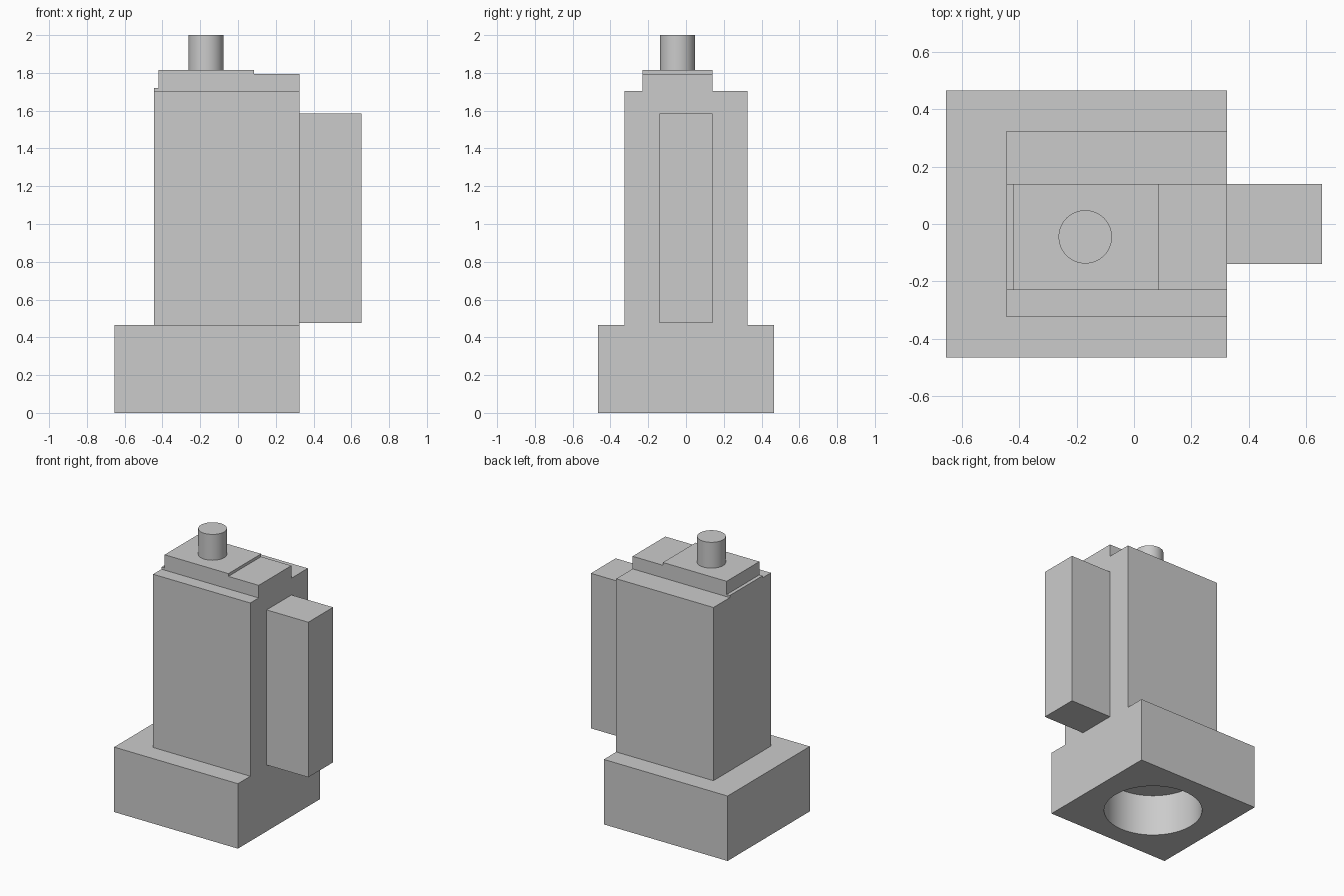
import bpy
import bmesh
import math

default = bpy.data.objects.get("Cube")
if default:
    bpy.data.objects.remove(default, do_unlink=True)

grey = bpy.data.materials.new("light grey")
grey.use_nodes = True
colour = (0.6, 0.6, 0.6, 1)
grey.diffuse_color = colour
grey.node_tree.nodes["Principled BSDF"].inputs["Base Color"].default_value = colour


def prism(name, profile, y0, y1):
    """Extrude an (x, z) profile along y."""
    bm = bmesh.new()
    face = bm.faces.new([bm.verts.new((x, y0, z)) for x, z in profile])
    extruded = bmesh.ops.extrude_face_region(bm, geom=[face], use_keep_orig=True)
    verts = [v for v in extruded["geom"] if isinstance(v, bmesh.types.BMVert)]
    bmesh.ops.translate(bm, verts=verts, vec=(0, y1 - y0, 0))
    bmesh.ops.recalc_face_normals(bm, faces=bm.faces)
    mesh = bpy.data.meshes.new(name)
    bm.to_mesh(mesh)
    bm.free()
    mesh.materials.append(grey)
    obj = bpy.data.objects.new(name, mesh)
    bpy.context.collection.objects.link(obj)
    return obj


def box(name, x0, x1, y0, y1, z0, z1):
    return prism(name, [(x0, z0), (x1, z0), (x1, z1), (x0, z1)], y0, y1)


def cylinder(name, x, y, radius, z0, z1):
    bpy.ops.mesh.primitive_cylinder_add(
        vertices=64, radius=radius, depth=z1 - z0, location=(x, y, (z0 + z1) / 2))
    obj = bpy.context.object
    obj.name = name
    obj.data.materials.append(grey)
    return obj


def smooth(obj):
    bpy.ops.object.select_all(action="DESELECT")
    obj.select_set(True)
    bpy.context.view_layer.objects.active = obj
    bpy.ops.object.shade_smooth_by_angle(angle=math.radians(30))


right_face = 0.325

# Base block with a blind round socket underneath
base = box("base", -0.655, right_face, -0.465, 0.465, 0, 0.465)
cutter = cylinder("socket_cutter", -0.165, 0, 0.325, -0.1, 0.3)
cutter.hide_render = True
cut = base.modifiers.new("socket", "BOOLEAN")
cut.operation = "DIFFERENCE"
cut.solver = "EXACT"
cut.object = cutter
bpy.context.view_layer.objects.active = base
bpy.ops.object.modifier_apply(modifier=cut.name)
bpy.data.objects.remove(cutter, do_unlink=True)
smooth(base)

# Tall body and the box on its side
box("body", -0.445, right_face, -0.325, 0.325, 0.465, 1.705)
box("side_box", right_face, 0.655, -0.14, 0.14, 0.475, 1.585)

# Stepped cap along the top
steps = [(-0.445, 1.705), (right_face, 1.705), (right_face, 1.795), (0.085, 1.795),
         (0.085, 1.815), (-0.42, 1.815), (-0.42, 1.72), (-0.445, 1.72)]
prism("stepped_cap", steps, -0.23, 0.14)

# Round stem on the cap
smooth(cylinder("stem", -0.17, -0.045, 0.093, 1.815, 2))
